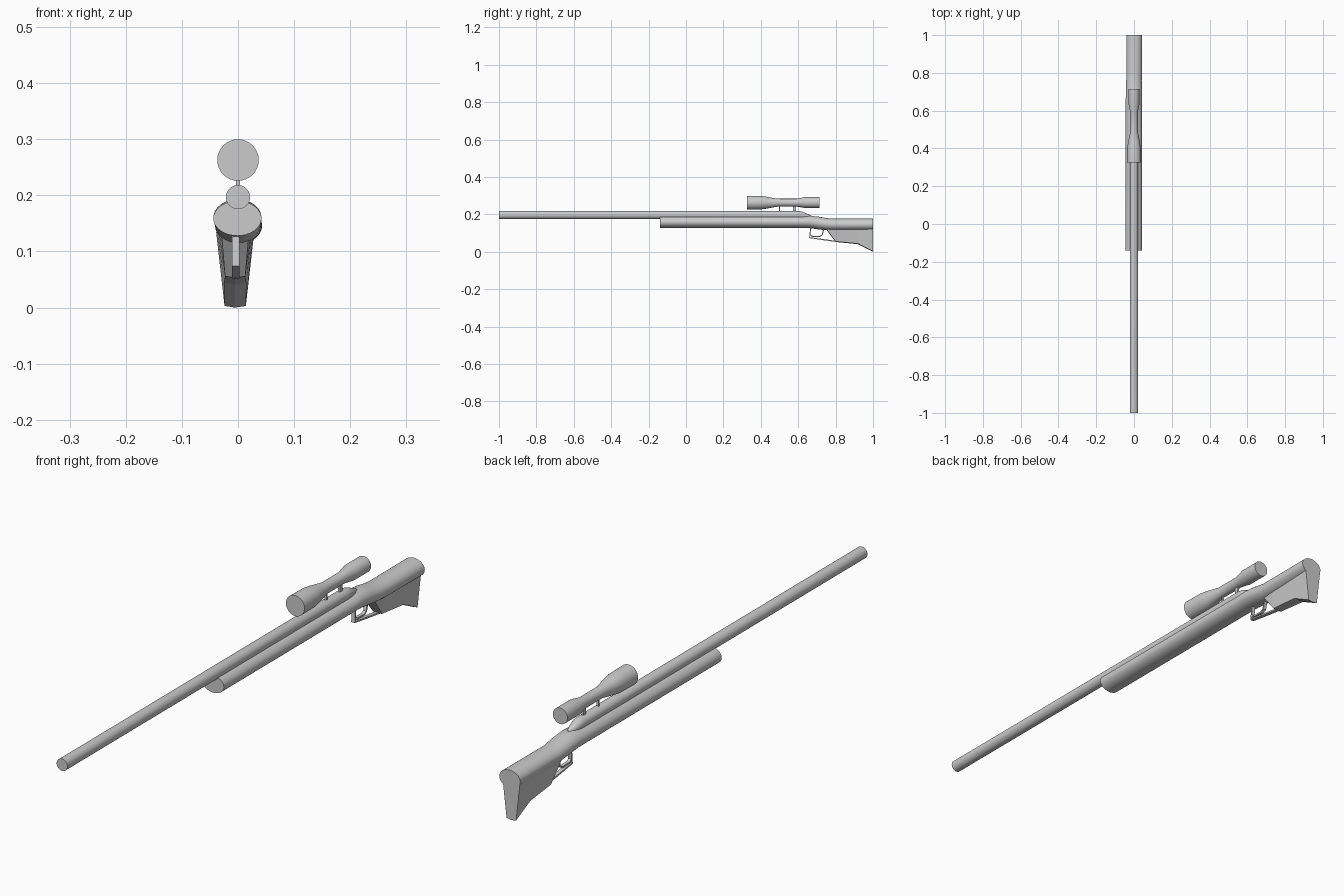
import bpy, bmesh, math

if "Cube" in bpy.data.objects:
    bpy.data.objects.remove(bpy.data.objects["Cube"])


def skin(name, rings, smooth=True):
    """Join equal-length rings of points into a capped solid."""
    bm = bmesh.new()
    rows = [[bm.verts.new(p) for p in ring] for ring in rings]
    n = len(rows[0])
    for a, b in zip(rows, rows[1:]):
        for i in range(n):
            j = (i + 1) % n
            bm.faces.new((a[i], a[j], b[j], b[i]))
    bm.faces.new(rows[0])
    bm.faces.new(rows[-1])
    bmesh.ops.recalc_face_normals(bm, faces=bm.faces)
    mesh = bpy.data.meshes.new(name)
    bm.to_mesh(mesh)
    bm.free()
    ob = bpy.data.objects.new(name, mesh)
    bpy.context.collection.objects.link(ob)
    if smooth:
        bpy.ops.object.select_all(action='DESELECT')
        bpy.context.view_layer.objects.active = ob
        ob.select_set(True)
        bpy.ops.object.shade_smooth_by_angle(angle=math.radians(35))
    return ob


def tube(name, sections, n=32):
    """Loft ellipses along y; section = (y, x, z, x radius, z radius)."""
    ring = [2 * math.pi * i / n for i in range(n)]
    return skin(name, [[(x + rx * math.cos(a), y, z + rz * math.sin(a))
                        for a in ring] for y, x, z, rx, rz in sections])


def strap(name, path, x0, x1, t):
    """Flat strip following a (y, z) path, with thickness t."""
    rings = []
    for i, (y, z) in enumerate(path):
        a, b = path[max(i - 1, 0)], path[min(i + 1, len(path) - 1)]
        dy, dz = b[0] - a[0], b[1] - a[1]
        k = t / 2 / math.hypot(dy, dz)
        ny, nz = -dz * k, dy * k
        rings.append([(x0, y + ny, z + nz), (x1, y + ny, z + nz),
                      (x1, y - ny, z - nz), (x0, y - ny, z - nz)])
    return skin(name, rings, smooth=False)


# Barrel with sloped tail running into the stock
tube("barrel", [(-1, 0, .197, .0215, .0215), (.60, 0, .197, .0215, .0215),
                (.62, 0, .196, .020, .020), (.645, 0, .190, .015, .015),
                (.67, 0, .184, .007, .010)])

# Stock: fore-end, wrist and comb in one loft
tube("stock", [(-.14, -.001, .159, .043, .031), (.62, -.001, .159, .043, .031),
               (.66, -.001, .160, .043, .033), (.71, 0, .154, .042, .034),
               (.76, 0, .147, .041, .032), (.80, .001, .146, .041, .032),
               (1, .001, .146, .042, .032)])

# Butt: tapered wedge beneath the comb; (y, z, half width)
top = [(.74, .135, .025), (.80, .135, .029), (.92, .135, .032), (1, .135, .034)]
low = [(.755, .116, .023), (.80, .056, .018), (.92, .044, .020), (1, .003, .019)]
skin("butt", [[(-.005 - wt, yt, zt), (-.005 + wt, yt, zt),
               (-.005 + wb, yb, zb), (-.005, yb, zb - .003), (-.005 - wb, yb, zb)]
              for (yt, zt, wt), (yb, zb, wb) in zip(top, low)], smooth=False)

# Trigger guard and its rear loop
strap("trigger_guard", [(.667, .135), (.661, .076), (.73, .066), (.81, .055)],
      -.011, .003, .006)
strap("guard_loop", [(.664, .090), (.675, .083), (.715, .082), (.728, .090), (.737, .125)],
      -.010, .002, .006)

# Scope
tube("scope", [(.325, 0, .263, .037, .037), (.40, 0, .263, .036, .036),
               (.43, 0, .263, .032, .032), (.49, 0, .263, .020, .021),
               (.59, 0, .263, .020, .021), (.635, 0, .264, .029, .029),
               (.715, 0, .264, .029, .029)])

# Scope mounts
for i, (y, h) in enumerate([(.50, .003), (.58, .007)]):
    strap(f"scope_mount_{i + 1}", [(y, .205), (y, .255)], -.004, .004, 2 * h)
